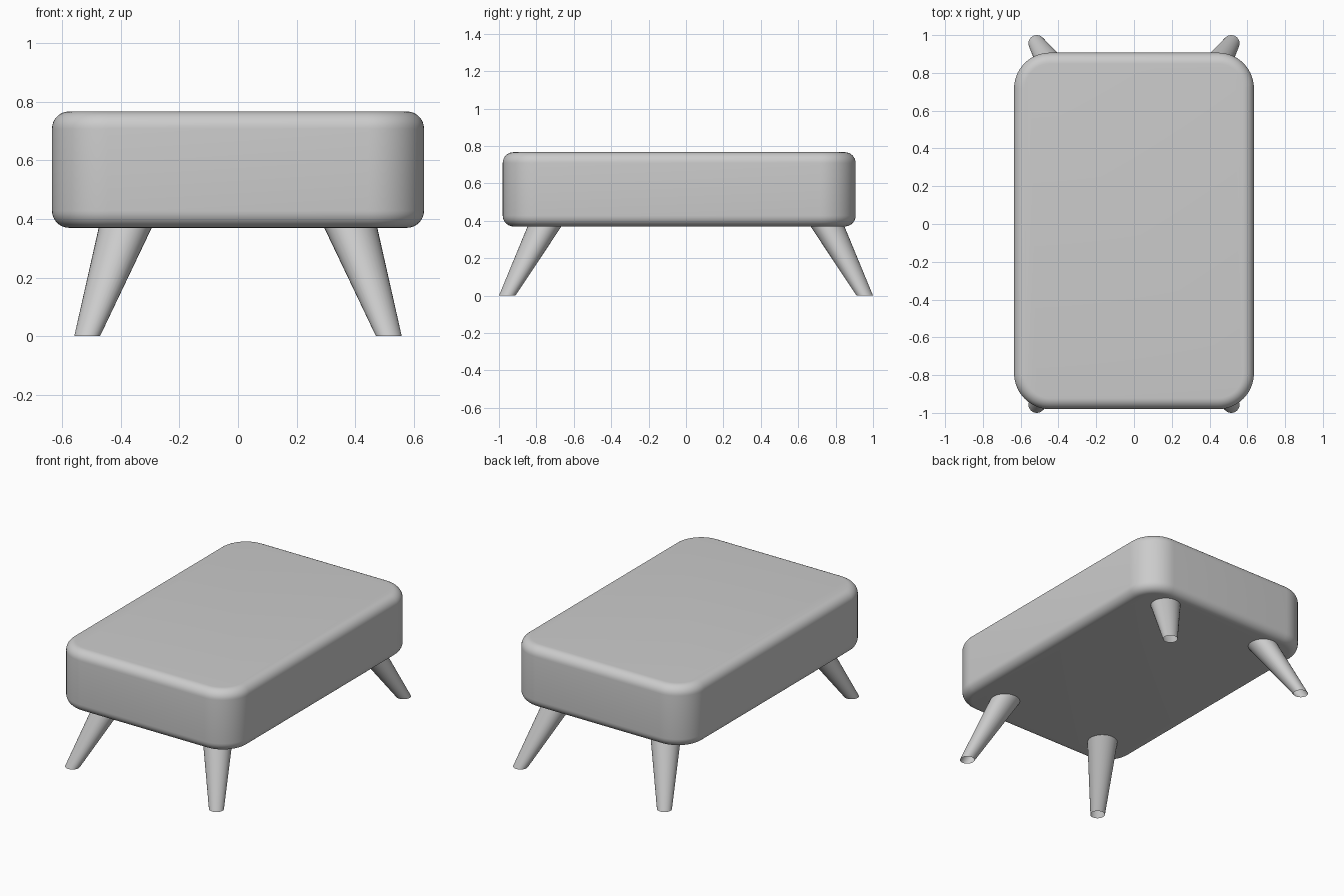
import bpy, bmesh
from mathutils import Matrix, Vector

if "Cube" in bpy.data.objects:
    bpy.data.objects.remove(bpy.data.objects["Cube"])


def add_object(name, bm, angle=1.0):
    mesh = bpy.data.meshes.new(name)
    bm.to_mesh(mesh)
    bm.free()
    obj = bpy.data.objects.new(name, mesh)
    bpy.context.collection.objects.link(obj)
    bpy.ops.object.select_all(action='DESELECT')
    obj.select_set(True)
    bpy.context.view_layer.objects.active = obj
    bpy.ops.object.shade_smooth_by_angle(angle=angle)
    return obj


# Cushion: box with wide upright corners, then a softened rim top and bottom
lo, hi = Vector((-0.635, -0.98, 0.37)), Vector((0.635, 0.907, 0.767))
bm = bmesh.new()
bmesh.ops.create_cube(bm, size=1, matrix=Matrix.Translation((lo + hi) / 2)
                      @ Matrix.Diagonal((*(hi - lo), 1)))
upright = [e for e in bm.edges if abs(e.verts[0].co.z - e.verts[1].co.z) > 0.1]
bmesh.ops.bevel(bm, geom=upright, offset=0.19, segments=14, profile=0.5, affect='EDGES')
rim = [e for e in bm.edges if abs(e.verts[0].co.z - e.verts[1].co.z) < 0.01]
bmesh.ops.bevel(bm, geom=rim, offset=0.058, segments=8, profile=0.5, affect='EDGES')
add_object("cushion", bm)


# Legs: splayed tapered tubes, open at the foot, cut level with the floor
def leg(name, sx, sy, sides=32):
    bm = bmesh.new()
    rings = []
    for x, y, z, r in ((0.515, 0.956, 0, 0.044), (0.384, 0.755, 0.373, 0.091)):
        ring = bmesh.ops.create_circle(
            bm, segments=sides, radius=r,
            matrix=Matrix.Translation((sx * x, sy * y, z)))["verts"]
        rings.append(ring)
    bmesh.ops.bridge_loops(bm, edges=bm.edges[:])
    bmesh.ops.recalc_face_normals(bm, faces=bm.faces[:])
    add_object(name, bm)


for sy, end in ((-1, "front"), (1, "back")):
    for sx, side in ((-1, "left"), (1, "right")):
        leg(f"{end}_{side}_leg", sx, sy)
